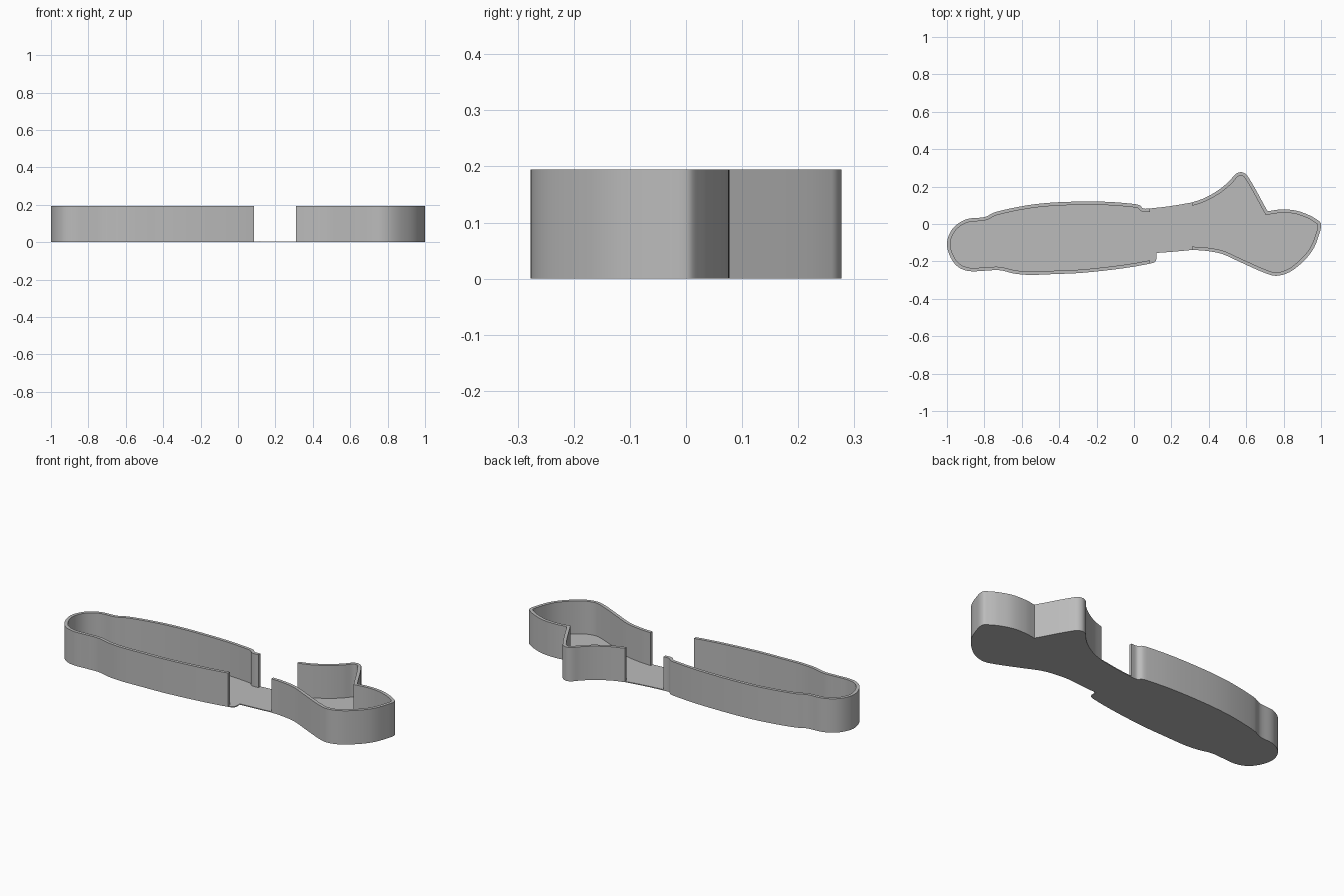
import bpy, bmesh, math
from mathutils import Vector
from mathutils.geometry import interpolate_bezier

HEIGHT, FLOOR, WALL = 0.195, 0.005, 0.018

old = bpy.data.objects.get("Cube")
if old:
    bpy.data.objects.remove(old, do_unlink=True)

grey = bpy.data.materials.new("plain grey")
grey.use_nodes = True
COLOUR = (0.5, 0.5, 0.5, 1)
grey.diffuse_color = COLOUR
grey.node_tree.nodes["Principled BSDF"].inputs["Base Color"].default_value = COLOUR


def smooth_path(points, steps=5):
    """Smooth curve through the points, with handles along the neighbour direction."""
    pts = [Vector((x, y, 0)) for x, y in points]
    last = len(pts) - 1
    tangents = [(pts[min(i + 1, last)] - pts[max(i - 1, 0)]).normalized() for i in range(last + 1)]
    path = [pts[0]]
    for a, b, ta, tb in zip(pts, pts[1:], tangents, tangents[1:]):
        reach = (b - a).length / 3
        path += interpolate_bezier(a, a + ta * reach, b - tb * reach, b, steps + 1)[1:]
    return path


def inset_path(path, distance):
    """Offset an anticlockwise path to its left, mitred; the ends stay in their cut plane."""
    result = []
    for i, p in enumerate(path):
        before = (p - path[i - 1]).normalized() if i else None
        after = (path[i + 1] - p).normalized() if i + 1 < len(path) else None
        before, after = before or after, after or before
        along = (before + after).normalized()
        normal = Vector((-along.y, along.x, 0))
        q = p + normal * distance / max(along.dot(after), 0.5)
        if i in (0, len(path) - 1):
            q.x = p.x
        result.append(q)
    return result


def extrude_outline(name, outline, bottom, top):
    """Upright prism over a closed outline."""
    bm = bmesh.new()
    base = bm.faces.new([bm.verts.new((p.x, p.y, bottom)) for p in outline])
    extruded = bmesh.ops.extrude_face_region(bm, geom=[base], use_keep_orig=True)["geom"]
    moved = [v for v in extruded if isinstance(v, bmesh.types.BMVert)]
    bmesh.ops.translate(bm, verts=moved, vec=(0, 0, top - bottom))
    bmesh.ops.recalc_face_normals(bm, faces=bm.faces)
    mesh = bpy.data.meshes.new(name)
    bm.to_mesh(mesh)
    bm.free()
    mesh.materials.append(grey)
    obj = bpy.data.objects.new(name, mesh)
    bpy.context.collection.objects.link(obj)
    bpy.ops.object.select_all(action="DESELECT")
    obj.select_set(True)
    bpy.context.view_layer.objects.active = obj
    bpy.ops.object.shade_smooth_by_angle(angle=math.radians(30))


# Handle: from the upper neck, round the butt, to the lower neck
handle = smooth_path([
    (0.085, 0.083), (0.05, 0.083), (0.03, 0.1), (0, 0.107), (-0.13, 0.118),
    (-0.27, 0.12), (-0.43, 0.115), (-0.57, 0.1), (-0.74, 0.064), (-0.8, 0.037),
    (-0.89, 0.027), (-0.95, -0.005), (-0.985, -0.05), (-1, -0.11), (-0.98, -0.18),
    (-0.94, -0.23), (-0.88, -0.252), (-0.8, -0.25), (-0.72, -0.247), (-0.64, -0.265),
    (-0.56, -0.272), (-0.43, -0.268), (-0.29, -0.262), (-0.13, -0.246), (0, -0.228),
    (0.085, -0.212)])

# Head: lower sweep round the nose, then the pointed fin after a sharp corner
head = smooth_path([
    (0.31, -0.139), (0.38, -0.143), (0.47, -0.16), (0.56, -0.2), (0.7, -0.262),
    (0.76, -0.277), (0.83, -0.258), (0.9, -0.205), (0.955, -0.14), (0.985, -0.07),
    (1, 0), (0.975, 0.025), (0.93, 0.05), (0.86, 0.073), (0.78, 0.077), (0.714, 0.068)])
head += smooth_path([
    (0.714, 0.068), (0.605, 0.26), (0.575, 0.277), (0.545, 0.268), (0.51, 0.23),
    (0.457, 0.185), (0.38, 0.14), (0.31, 0.115)])[1:]

# Open neck: floor only
neck_lower = smooth_path([(0.085, -0.212), (0.112, -0.203), (0.12, -0.185), (0.12, -0.155)])
neck_lower += smooth_path([(0.12, -0.155), (0.2, -0.149), (0.31, -0.139)])[1:]
neck_upper = smooth_path([(0.31, 0.115), (0.19, 0.095), (0.085, 0.083)])

extrude_outline("floor", handle + neck_lower[1:-1] + head + neck_upper[1:-1], 0, FLOOR)
for name, path in (("handle_wall", handle), ("head_wall", head)):
    extrude_outline(name, path + inset_path(path, WALL)[::-1], FLOOR, HEIGHT)
